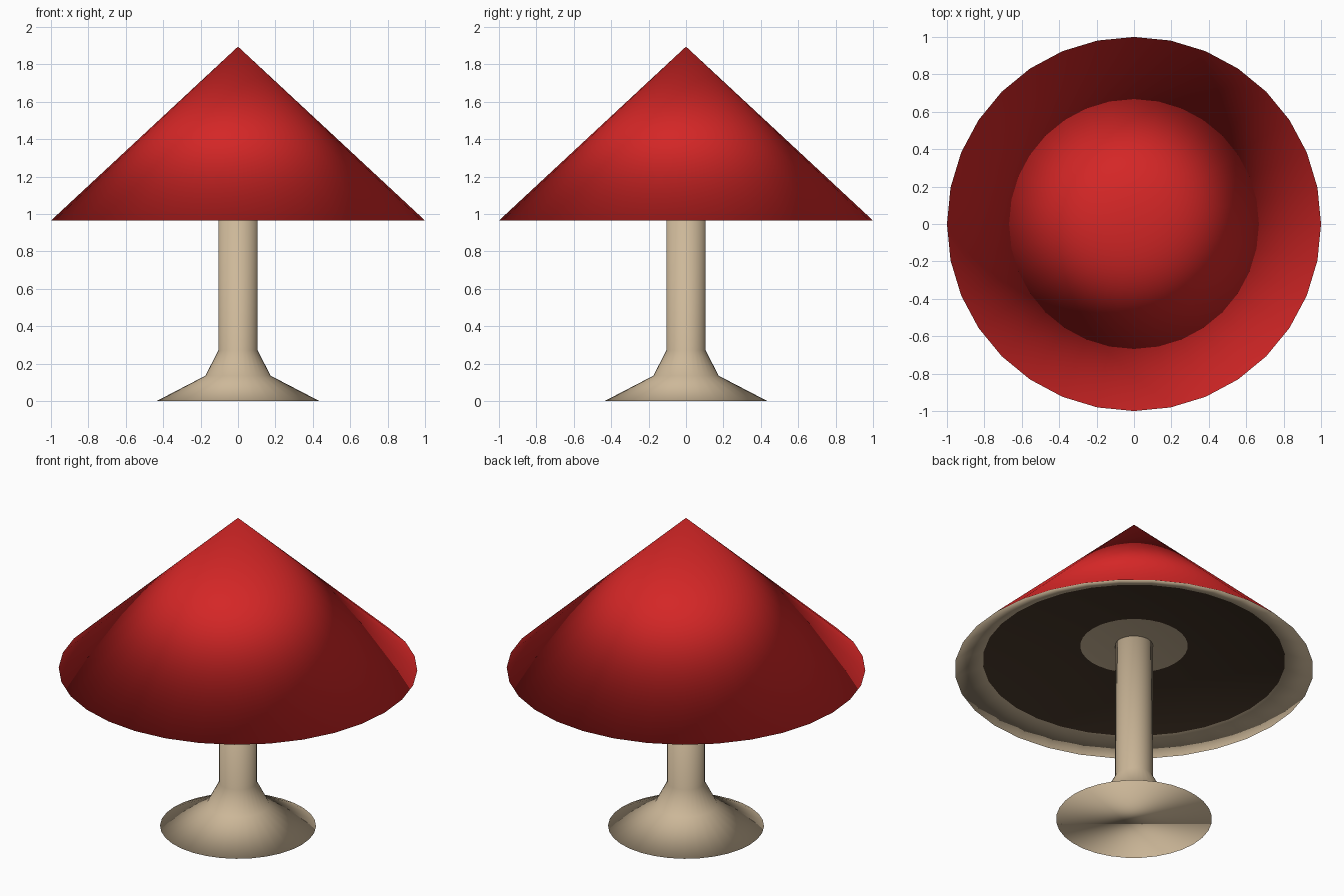
import bpy, bmesh, math

if "Cube" in bpy.data.objects:
    bpy.data.objects.remove(bpy.data.objects["Cube"])

SIDES = 32


def material(name, srgb):
    m = bpy.data.materials.new(name)
    lin = [((c / 255 + 0.055) / 1.055) ** 2.4 for c in srgb]
    m.diffuse_color = (*lin, 1)
    m.use_nodes = True
    m.node_tree.nodes["Principled BSDF"].inputs["Base Color"].default_value = m.diffuse_color
    return m


red = material("cap red", (212, 38, 38))
tan = material("stem tan", (205, 184, 153))
brown = material("gill brown", (72, 56, 42))


def lathe(name, profile, mats, slots):
    """Revolve (radius, z) points; radius 0 makes a pole; ends with rings are capped."""
    bm = bmesh.new()
    rings = []
    for r, z in profile:
        if r == 0:
            rings.append([bm.verts.new((0, 0, z))] * SIDES)
        else:
            rings.append([bm.verts.new((r * math.cos(2 * math.pi * i / SIDES),
                                        r * math.sin(2 * math.pi * i / SIDES), z))
                          for i in range(SIDES)])
    for a, b, slot in zip(rings, rings[1:], slots):
        for i in range(SIDES):
            j = (i + 1) % SIDES
            corners = list(dict.fromkeys([a[i], a[j], b[j], b[i]]))
            bm.faces.new(corners).material_index = slot
    for ring, (r, z) in ((rings[0], profile[0]), (rings[-1], profile[-1])):
        if r > 0:
            bm.faces.new(ring)
    bmesh.ops.recalc_face_normals(bm, faces=bm.faces)
    for f in bm.faces:
        f.smooth = True
    me = bpy.data.meshes.new(name)
    bm.to_mesh(me)
    bm.free()
    for m in mats:
        me.materials.append(m)
    ob = bpy.data.objects.new(name, me)
    bpy.context.collection.objects.link(ob)
    return ob


# Cap: red cone on top, hollow underside with a tan lip, brown gills and tan centre
lathe("cap",
      [(0, 1.895), (1.0, 0.965), (0.844, 1.022), (0.3, 1.115), (0, 1.12)],
      [red, tan, brown], [0, 1, 2, 1])

# Stem with flared foot
lathe("stem",
      [(0.435, 0), (0.175, 0.135), (0.105, 0.27), (0.105, 1.15)],
      [tan], [0, 0, 0])
